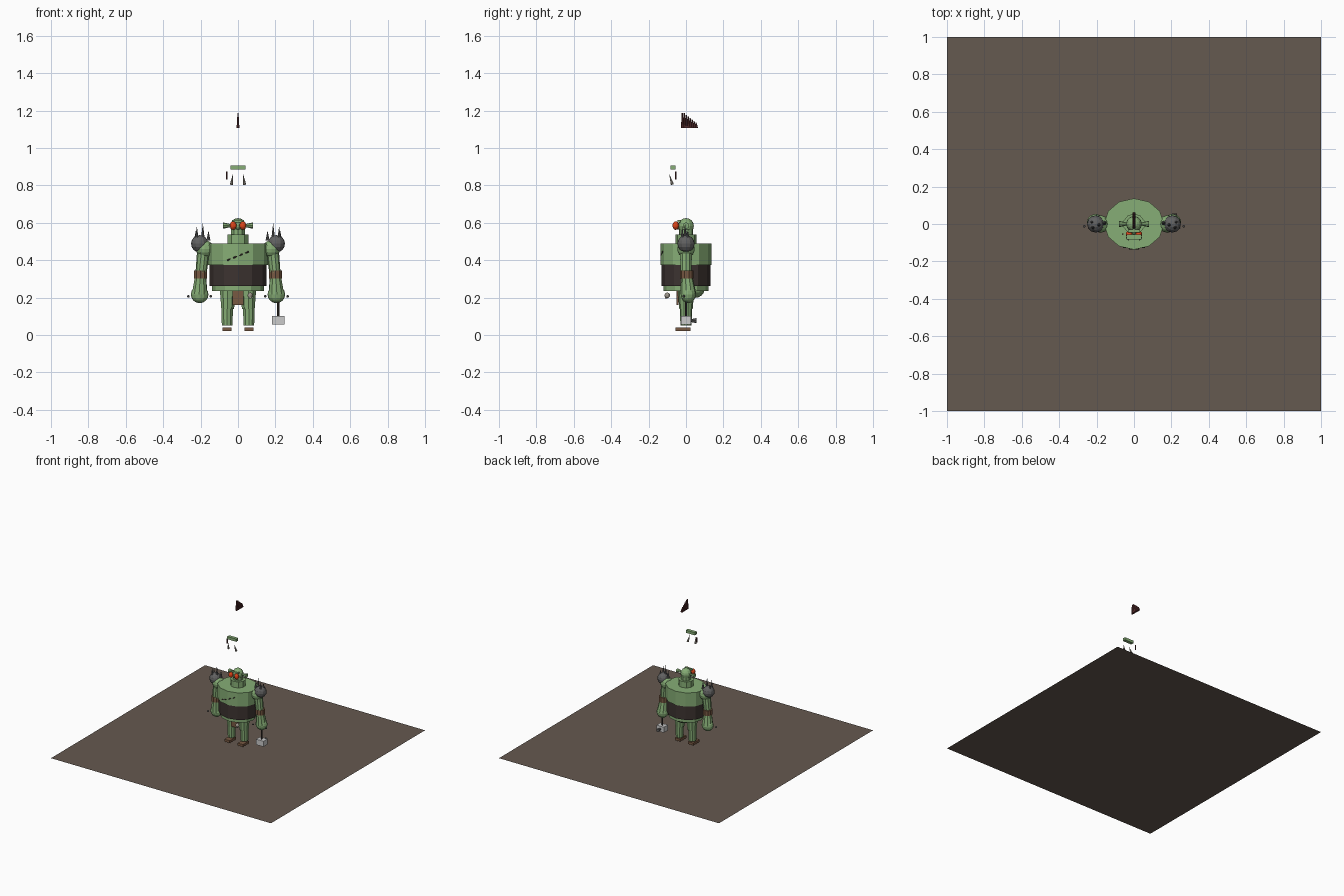
import bpy, math
from mathutils import Vector

def material(name, r, g, b):
    m = bpy.data.materials.new(name)
    m.diffuse_color = (r, g, b, 1)
    return m

SKIN = material("skin", 0.24, 0.42, 0.18)
DARK = material("dark_leather", 0.045, 0.033, 0.03)
BROWN = material("brown_leather", 0.19, 0.10, 0.055)
EARTH = material("earth", 0.13, 0.10, 0.08)
RED = material("eye_red", 0.75, 0.06, 0.01)
HAIR = material("hair", 0.09, 0.025, 0.025)
IRON = material("iron", 0.12, 0.12, 0.12)
BONE = material("bone", 0.35, 0.32, 0.27)

def finish(name, mat, scale=(1, 1, 1)):
    o = bpy.context.object
    o.name = name
    o.scale = scale
    if mat:
        o.data.materials.append(mat)
    return o

def tube(name, a, b, r1, r2, mat, sides=10, squash=(1, 1)):
    # tapered prism running from a to b
    a, b = Vector(a), Vector(b)
    d = b - a
    bpy.ops.mesh.primitive_cone_add(vertices=sides, radius1=r1, radius2=r2, depth=d.length,
                                    location=(a + b) / 2,
                                    rotation=d.to_track_quat('Z', 'Y').to_euler())
    return finish(name, mat, (*squash, 1))

def ball(name, loc, r, mat, scale=(1, 1, 1), seg=12, rings=8):
    bpy.ops.mesh.primitive_uv_sphere_add(segments=seg, ring_count=rings, radius=r, location=loc)
    return finish(name, mat, scale)

def box(name, loc, size, mat):
    bpy.ops.mesh.primitive_cube_add(size=1, location=loc)
    return finish(name, mat, size)

def column(name, z0, z1, rx, ry, mat, sides=12):
    return tube(name, (0, 0, z0), (0, 0, z1), 1, 1, mat, sides, (rx, ry))

# Ground slab
bpy.ops.mesh.primitive_plane_add(size=2)
finish("base_plane", EARTH)

# Torso, belt, neck
column("belly", 0.235, 0.27, 0.14, 0.12, SKIN)
column("belt", 0.262, 0.378, 0.152, 0.13, DARK)
column("chest", 0.375, 0.488, 0.16, 0.137, SKIN)
column("neck", 0.485, 0.537, 0.058, 0.055, SKIN, 10)
column("throat", 0.53, 0.565, 0.038, 0.038, SKIN, 10)
ball("rump", (0, 0.045, 0.245), 0.055, SKIN, (1.4, 1, 0.85))
box("loincloth", (0, -0.045, 0.197), (0.06, 0.012, 0.075), BROWN)

# Chest scar stitches
for i in range(4):
    x = -0.048 + i * 0.032
    y = -0.137 + abs(x) * 0.25
    tube("scar_stitch", (x - 0.01, y, 0.398 + i * 0.013), (x + 0.01, y, 0.408 + i * 0.013),
         0.004, 0.004, DARK, 6)

# Belt trophy
ball("trophy_skull", (0.065, -0.1, 0.212), 0.015, BONE, seg=10, rings=6)
box("trophy_jaw", (0.065, -0.106, 0.2), (0.014, 0.012, 0.01), BONE)

# Head
ball("head", (0, 0, 0.583), 0.042, SKIN)
box("brow", (0, -0.037, 0.608), (0.065, 0.015, 0.012), SKIN)
ball("nose", (0, -0.045, 0.575), 0.012, SKIN, seg=8, rings=6)

for s in (-1, 1):
    ball("eye", (s * 0.026, -0.055, 0.585), 0.02, RED, (0.9, 0.85, 1.15))
    tube("ear", (s * 0.03, 0, 0.585), (s * 0.08, 0, 0.585), 0.006, 0.017, SKIN, 8)

    # Legs and feet
    tube("thigh", (s * 0.055, 0, 0.14), (s * 0.055, 0, 0.24), 0.036, 0.044, SKIN)
    tube("shin", (s * 0.058, 0, 0.05), (s * 0.058, 0, 0.155), 0.03, 0.033, SKIN)
    box("foot", (s * 0.06, -0.016, 0.031), (0.048, 0.08, 0.02), BROWN)

    # Arms
    ball("shoulder", (s * 0.178, 0, 0.46), 0.047, SKIN)
    tube("upper_arm", (s * 0.197, 0, 0.335), (s * 0.185, 0, 0.45), 0.03, 0.034, SKIN)
    tube("bracer", (s * 0.2, 0.004, 0.303), (s * 0.2, 0.004, 0.345), 0.036, 0.036, BROWN)
    tube("forearm", (s * 0.205, 0.012, 0.22), (s * 0.2, 0.004, 0.31), 0.043, 0.031, SKIN)
    ball("hand", (s * 0.205, 0.012, 0.217), 0.047, SKIN, (1, 0.85, 1))
    for k in (-1, 1):
        ball("wrist_stud", (s * (0.205 + k * 0.06), -0.012, 0.207), 0.007, IRON, seg=8, rings=6)

    # Spiked shoulder pads
    ball("shoulder_pad", (s * 0.205, 0, 0.488), 0.046, IRON)
    for x, y, top in ((0.225, 0.01, 0.56), (0.188, -0.005, 0.6), (0.158, 0.005, 0.56), (0.22, -0.02, 0.58)):
        tube("pad_spike", (s * x, y, 0.505), (s * x, y, top), 0.011, 0, IRON, 8)

    # Tusks, floating with the jaw
    tube("tusk", (s * 0.035, -0.073, 0.805), (s * 0.027, -0.09, 0.862), 0.009, 0, BONE, 8)

# Hammer
tube("hammer_handle", (0.215, 0, 0.09), (0.215, 0, 0.24), 0.006, 0.006, DARK, 8)
box("hammer_head", (0.216, 0, 0.078), (0.066, 0.052, 0.045), None)
tube("hammer_spike", (0.216, 0.057, 0.077), (0.216, 0.02, 0.077), 0.014, 0.006, IRON, 8)

# Floating jaw and face bar
box("jaw", (0, -0.069, 0.895), (0.082, 0.026, 0.022), SKIN)
tube("face_scar", (-0.06, -0.054, 0.832), (-0.06, -0.054, 0.874), 0.004, 0.004, HAIR, 6)

# Floating mohawk crest of shrinking tufts
for i in range(8):
    y = -0.018 + i * 0.0105
    top = 1.186 - 0.0085 * max(0, i - 1)
    tube("crest_tuft", (0, y, 1.107), (0, y - 0.002, top), 0.009, 0.003, HAIR, 6)
